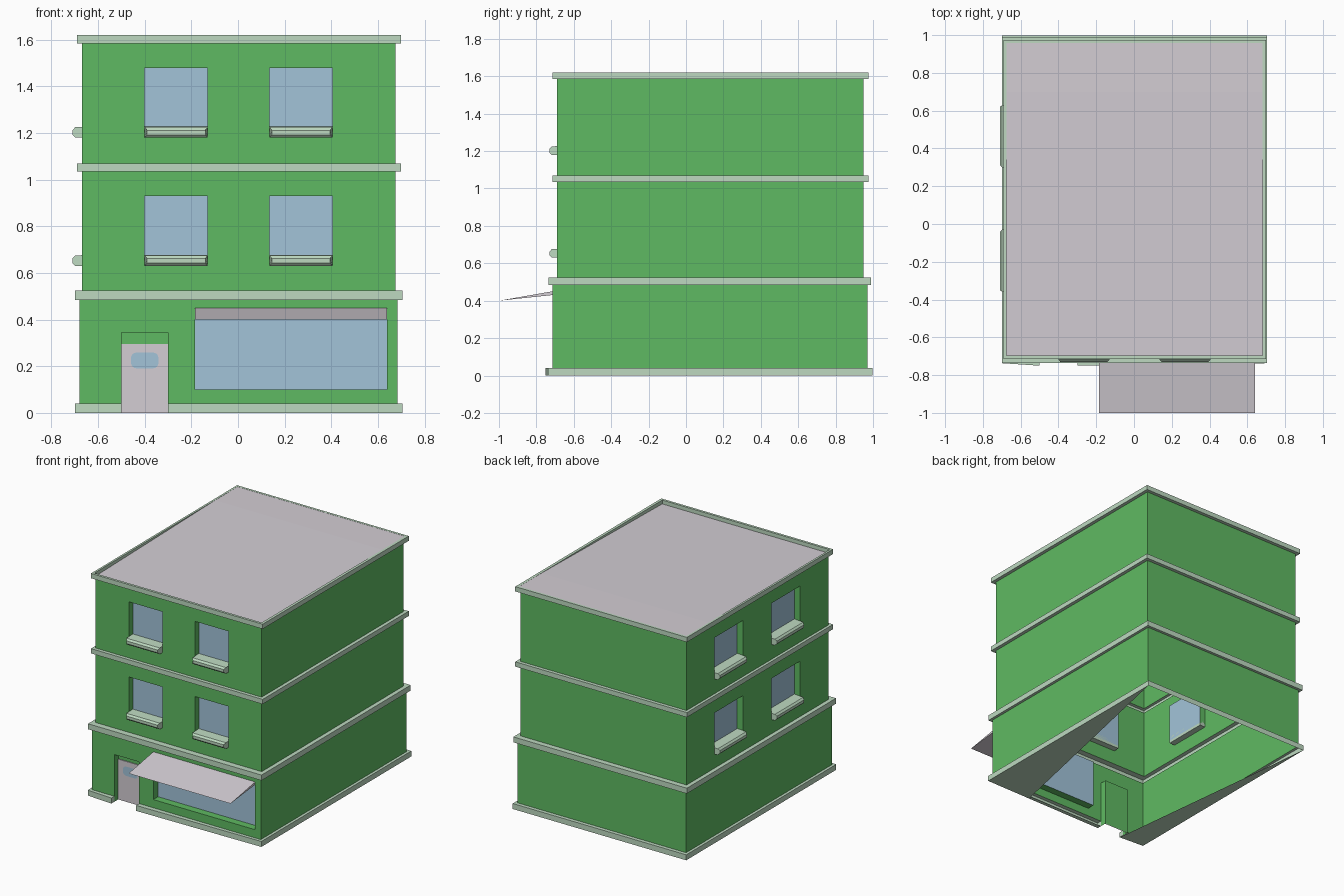
import bpy, bmesh, math

if "Cube" in bpy.data.objects:
    bpy.data.objects.remove(bpy.data.objects["Cube"])


def material(name, r, g, b):
    m = bpy.data.materials.new(name)
    lin = [((c / 255 + 0.055) / 1.055) ** 2.4 for c in (r, g, b)]
    m.diffuse_color = (*lin, 1)
    m.use_nodes = True
    m.node_tree.nodes["Principled BSDF"].inputs["Base Color"].default_value = m.diffuse_color
    return m


GREEN = material("green wall", 95, 186, 98)
TRIM = material("pale green trim", 189, 217, 192)
GLASS = material("blue glass", 162, 196, 217)
GREY = material("warm grey", 211, 205, 212)


def build(name, polys, closed=False):
    """polys: list of (points, material); one mesh object with welded corners."""
    mats = []
    bm = bmesh.new()
    for pts, mat in polys:
        if mat not in mats:
            mats.append(mat)
        f = bm.faces.new([bm.verts.new(p) for p in pts])
        f.material_index = mats.index(mat)
    bmesh.ops.remove_doubles(bm, verts=bm.verts, dist=1e-5)
    if closed:
        bmesh.ops.recalc_face_normals(bm, faces=bm.faces)
    me = bpy.data.meshes.new(name)
    bm.to_mesh(me)
    bm.free()
    for m in mats:
        me.materials.append(m)
    ob = bpy.data.objects.new(name, me)
    bpy.context.collection.objects.link(ob)
    return ob


def loft(name, levels, mat):
    """Skin a stack of rectangles (x0, x1, y0, y1) at given heights."""
    loops = [[(r[0], r[2], z), (r[1], r[2], z), (r[1], r[3], z), (r[0], r[3], z)]
             for r, z in levels]
    build(name, [((a[i], a[(i + 1) % 4], b[(i + 1) % 4], b[i]), mat)
                 for a, b in zip(loops, loops[1:]) for i in range(4)])


SIDES = {"front": ((1, 0), (0, -1)), "right": ((0, 1), (1, 0)),
         "back": ((-1, 0), (0, 1)), "left": ((0, -1), (-1, 0))}


def side_frame(side, rect):
    """Point mapper (along wall, height, outward) and wall extent along it."""
    x0, x1, y0, y1 = rect
    (ux, uy), (nx, ny) = SIDES[side]
    dist = {"front": -y0, "right": x1, "back": y1, "left": -x0}[side]
    span = {"front": (x0, x1), "right": (y0, y1),
            "back": (-x1, -x0), "left": (-y1, -y0)}[side]
    return lambda u, z, d=0: (ux * u + nx * (dist + d), uy * u + ny * (dist + d), z), span


def wall(name, side, rect, za, zb, holes=()):
    """Wall sheet with recessed openings (u0, u1, z0, z1, depth, back material)."""
    P, (ua, ub) = side_frame(side, rect)
    us = sorted({ua, ub, *[v for h in holes for v in h[:2]]})
    zs = sorted({za, zb, *[v for h in holes for v in h[2:4] if za < v < zb]})
    polys = []
    for u0, u1 in zip(us, us[1:]):
        for z0, z1 in zip(zs, zs[1:]):
            cu, cz = (u0 + u1) / 2, (z0 + z1) / 2
            if not any(h[0] < cu < h[1] and h[2] < cz < h[3] for h in holes):
                polys.append(((P(u0, z0), P(u1, z0), P(u1, z1), P(u0, z1)), GREEN))
    for u0, u1, z0, z1, dep, mat in holes:
        f = [P(u0, z0), P(u1, z0), P(u1, z1), P(u0, z1)]
        b = [P(u0, z0, -dep), P(u1, z0, -dep), P(u1, z1, -dep), P(u0, z1, -dep)]
        polys.append((b, mat))
        for i in range(4):
            if i or z0 > 0:
                j = (i + 1) % 4
                polys.append(((f[i], f[j], b[j], b[i]), GREEN))
    build(name, polys)


def sill(name, side, rect, u0, u1, z):
    P, _ = side_frame(side, rect)
    # (outward, height, end inset)
    prof = [(-0.045, 0, 0), (0.028, 0, 0), (0.04, 0.012, 0.01), (0.04, 0.032, 0.01),
            (0.028, 0.045, 0), (-0.045, 0.048, 0)]
    a = [P(u0 + e, z + h, d) for d, h, e in prof]
    b = [P(u1 - e, z + h, d) for d, h, e in prof]
    n = len(prof)
    polys = [((a[i], a[(i + 1) % n], b[(i + 1) % n], b[i]), TRIM) for i in range(n)]
    build(name, polys + [(a, TRIM), (b, TRIM)], closed=True)


GROUND = (-0.68, 0.685, -0.715, 0.97)
UPPER = (-0.67, 0.675, -0.69, 0.95)
BAND = (-0.70, 0.705, -0.735, 0.99)
CORNICE = (-0.69, 0.70, -0.715, 0.975)
RIM = (-0.675, 0.68, -0.697, 0.958)

# ground floor walls with door recess and shop window
DOOR_DEPTH = 0.05
for s in SIDES:
    holes = [(-0.5, -0.3, 0, 0.345, DOOR_DEPTH, GREEN),
             (-0.185, 0.64, 0.10, 0.45, 0.055, GLASS)] if s == "front" else []
    wall(f"ground_wall_{s}", s, GROUND, 0.04, 0.485, holes)

# two upper storeys with windows and sills on front and left
WINDOWS = {"front": [(-0.40, -0.13), (0.135, 0.405)],
           "left": [(-0.63, -0.30), (0.03, 0.36)]}
for k, (za, zb) in enumerate([(0.525, 1.035), (1.07, 1.585)]):
    base = 0.63 + 0.55 * k
    for s in SIDES:
        spans = WINDOWS.get(s, [])
        wall(f"storey_{k + 1}_wall_{s}", s, UPPER, za, zb,
             [(u0, u1, base + 0.02, base + 0.30, 0.045, GLASS) for u0, u1 in spans])
        for i, (u0, u1) in enumerate(spans):
            sill(f"sill_{k + 1}_{s}_{i + 1}", s, UPPER, u0, u1, base)

# trim bands and cornice
loft("band_lower", [(GROUND, 0.485), (BAND, 0.485), (BAND, 0.525), (UPPER, 0.525)], TRIM)
loft("band_middle", [(UPPER, 1.035), (CORNICE, 1.035), (CORNICE, 1.07), (UPPER, 1.07)], TRIM)
loft("cornice", [(UPPER, 1.585), (CORNICE, 1.585), (CORNICE, 1.62),
                 (RIM, 1.62), (RIM, 1.59)], TRIM)

# roof rising gently to the back
x0, x1, y0, y1 = RIM
ZF, ZB = 1.592, 1.619
build("roof", [([(x0, y0, ZF), (x1, y0, ZF), (x1, 0.7, ZB), (x0, 0.7, ZB)], GREY),
               ([(x0, 0.7, ZB), (x1, 0.7, ZB), (x1, y1, ZB), (x0, y1, ZB)], GREY)])

# plinth running round from door side to door side
outer = [(-0.3, -0.75), (0.705, -0.737), (0.705, 0.997), (-0.70, 0.997),
         (-0.70, -0.737), (-0.5, -0.75)]
inner = [(-0.3, -0.715), (0.685, -0.715), (0.685, 0.97), (-0.68, 0.97),
         (-0.68, -0.715), (-0.5, -0.715)]
H = 0.04
at = lambda p, z: (p[0], p[1], z)
polys = []
for i in range(5):
    a, b, c, d = outer[i], outer[i + 1], inner[i + 1], inner[i]
    polys.append(((at(a, 0), at(b, 0), at(b, H), at(a, H)), TRIM))
    polys.append(((at(a, H), at(b, H), at(c, H), at(d, H)), TRIM))
for i in (0, 5):
    a, b = (inner[i], outer[i]) if i == 0 else (outer[i], inner[i])
    polys.append(((at(a, 0), at(b, 0), at(b, H), at(a, H)), TRIM))
build("plinth", polys)

# partial underside pieces of the plinth
build("plinth_underside", [
    ([(0.705, -0.737, 0), (0.33, -0.742, 0), (0.705, 0.997, 0)], TRIM),
    ([(-0.5, -0.75, 0), (-0.70, -0.737, 0), (-0.70, 0.997, 0)], TRIM),
    ([(-0.3, -0.75, 0), (-0.3, -0.715, 0), (0.33, -0.715, 0), (0.33, -0.742, 0)], TRIM)])

# door leaf and its rounded pane
yd = GROUND[2] + DOOR_DEPTH - 0.006
build("door", [([(-0.5, yd, 0), (-0.3, yd, 0), (-0.3, yd, 0.295), (-0.5, yd, 0.295)], GREY),
               ([(-0.5, yd, 0.295), (-0.3, yd, 0.295), (-0.3, yd + 0.006, 0.295),
                 (-0.5, yd + 0.006, 0.295)], GREY)])
pane = []
for q, (cx, cz) in enumerate([(-0.365, 0.235), (-0.435, 0.235), (-0.435, 0.215), (-0.365, 0.215)]):
    for k in range(5):
        t = math.pi / 2 * (q + k / 4)
        pane.append((cx + 0.024 * math.cos(t), yd - 0.003, cz + 0.024 * math.sin(t)))
build("door_pane", [(pane, GLASS)])

# wedge awning over the shop window
tri = [(-0.715, 0.43), (-0.715, 0.45), (-1.0, 0.40)]
L = [(-0.185, y, z) for y, z in tri]
R = [(0.64, y, z) for y, z in tri]
build("awning", [(L, GREY), (R, GREY)] +
      [((L[i], L[(i + 1) % 3], R[(i + 1) % 3], R[i]), GREY) for i in range(3)], closed=True)
